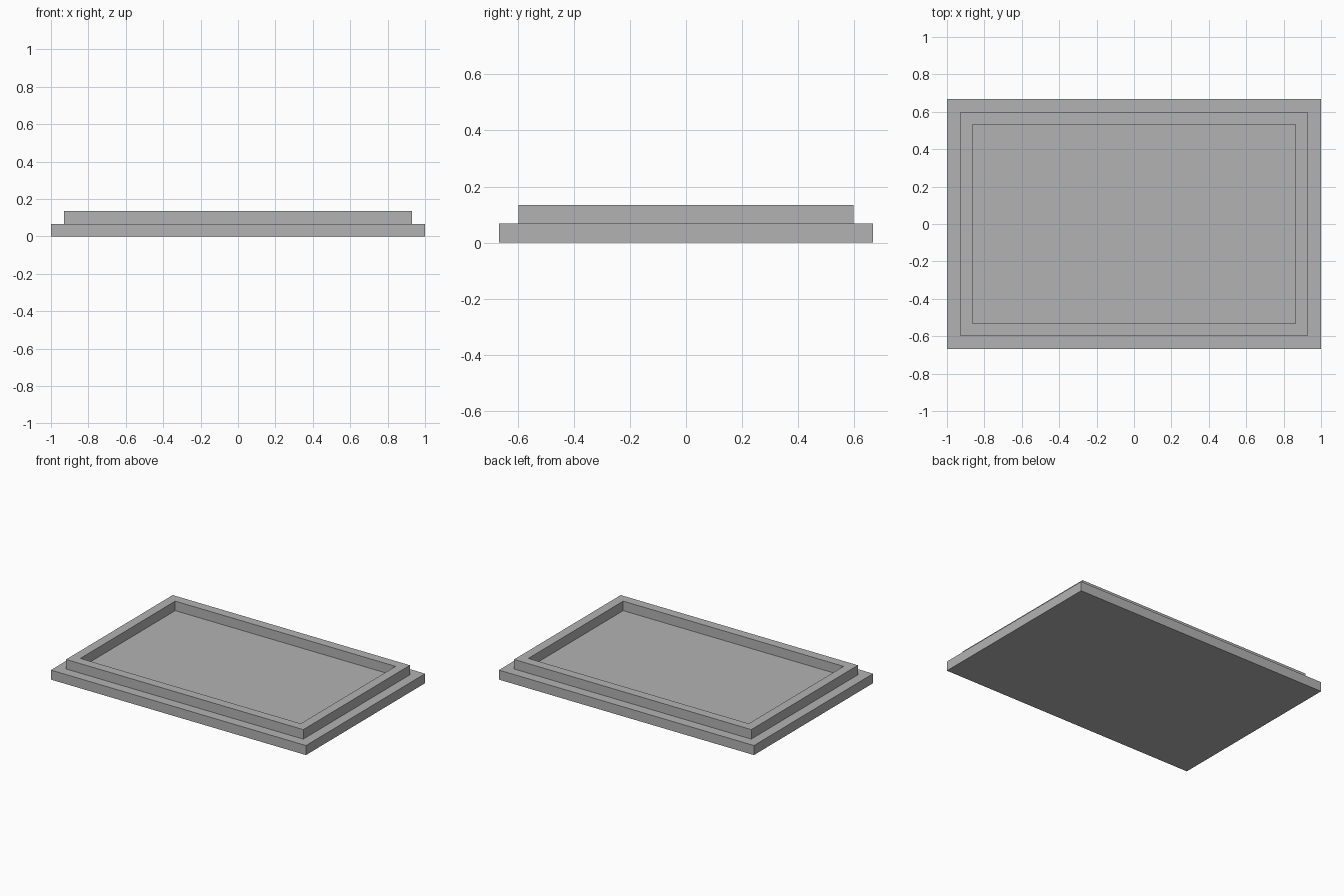
import bpy
import bmesh

old = bpy.data.objects.get("Cube")
if old:
    bpy.data.objects.remove(old, do_unlink=True)

BASE = (1.0, 0.667)     # half sizes in x and y
STEP = 0.0675           # height of the base and of the rim
LEDGE = 0.07            # ledge width outside the rim
RIM = 0.066             # rim thickness

grey = bpy.data.materials.new("plain grey")
grey.use_nodes = True
colour = (0.45, 0.45, 0.45, 1)
grey.diffuse_color = colour
grey.node_tree.nodes["Principled BSDF"].inputs["Base Color"].default_value = colour

bm = bmesh.new()

# Base slab
bmesh.ops.create_cube(bm, size=1)
for v in bm.verts:
    v.co.x *= 2 * BASE[0]
    v.co.y *= 2 * BASE[1]
    v.co.z = (v.co.z + 0.5) * STEP
top = max(bm.faces, key=lambda f: f.calc_center_median().z)


def inset_and_move(face, width, height):
    """Inset a face, then extrude it straight up or down."""
    bmesh.ops.inset_region(bm, faces=[face], thickness=width, use_even_offset=True)
    made = bmesh.ops.extrude_discrete_faces(bm, faces=[face])["faces"][0]
    bmesh.ops.translate(bm, verts=made.verts, vec=(0, 0, height))
    return made


# Raised rim, then the recessed floor inside it
raised = inset_and_move(top, LEDGE, STEP)
inset_and_move(raised, RIM, -STEP)
bmesh.ops.recalc_face_normals(bm, faces=bm.faces)

mesh = bpy.data.meshes.new("stepped_tray")
bm.to_mesh(mesh)
bm.free()
mesh.materials.append(grey)
tray = bpy.data.objects.new("stepped_tray", mesh)
bpy.context.collection.objects.link(tray)
